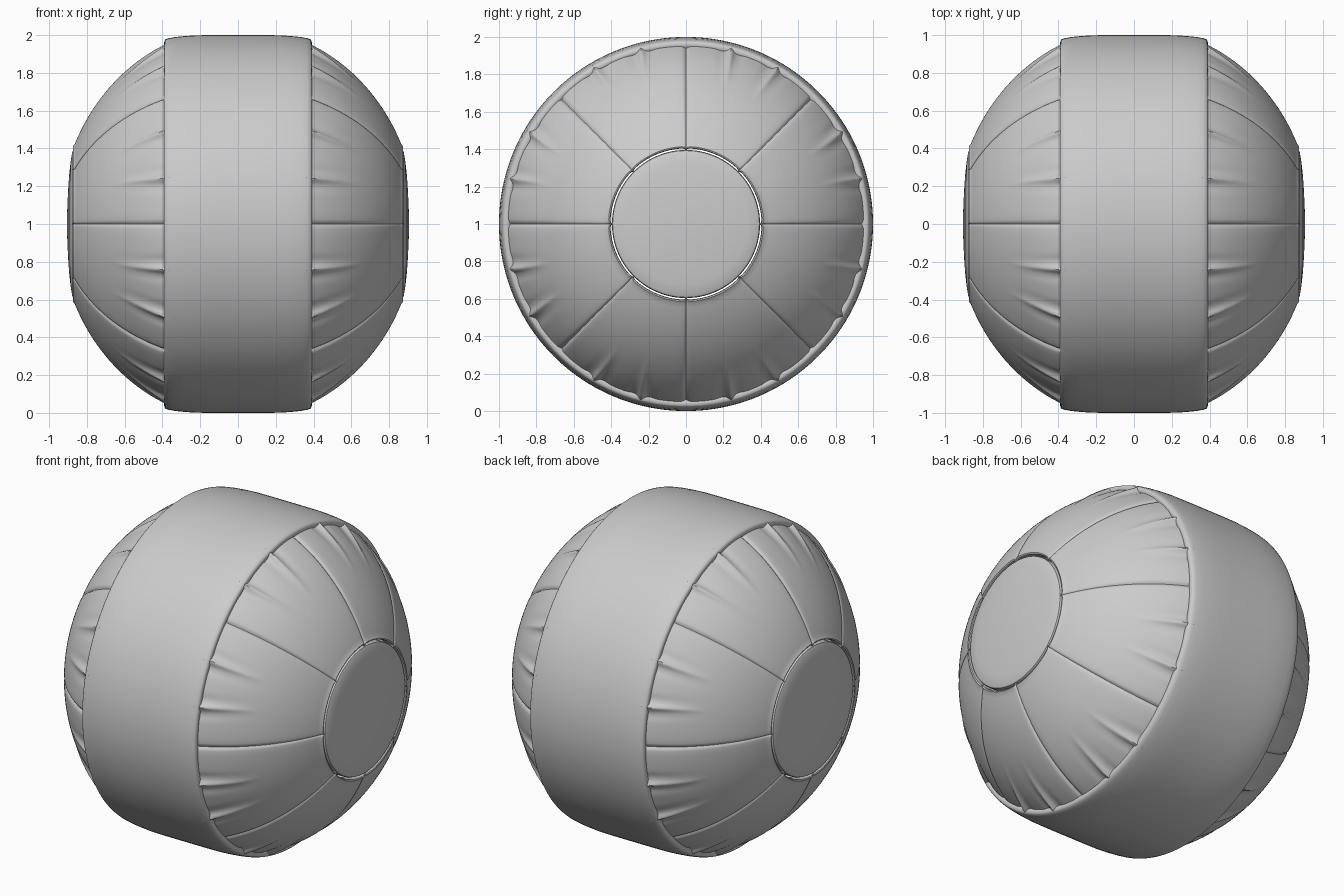
import bpy, bmesh
from math import sin, cos, pi, sqrt, exp, radians, degrees

if "Cube" in bpy.data.objects:
    bpy.data.objects.remove(bpy.data.objects["Cube"])

CENTRE_Z = 1.0


def revolve(name, profile, steps, shape=None, side=1):
    """Spin (x, radius) points round the x axis; shape(x, angle) adds relief."""
    bm = bmesh.new()
    rings = []
    for x, r in profile:
        if r == 0:
            rings.append([bm.verts.new((side * x, 0, CENTRE_Z))] * steps)
            continue
        ring = []
        for i in range(steps):
            a = 2 * pi * i / steps
            rr = r + (shape(x, a) if shape else 0)
            ring.append(bm.verts.new((side * x, rr * cos(a), CENTRE_Z + rr * sin(a))))
        rings.append(ring)
    for lo, hi in zip(rings, rings[1:]):
        for i in range(steps):
            j = (i + 1) % steps
            quad = list(dict.fromkeys((lo[i], lo[j], hi[j], hi[i])))
            bm.faces.new(quad)
    bmesh.ops.recalc_face_normals(bm, faces=bm.faces)
    mesh = bpy.data.meshes.new(name)
    bm.to_mesh(mesh)
    bm.free()
    obj = bpy.data.objects.new(name, mesh)
    bpy.context.collection.objects.link(obj)
    bpy.context.view_layer.objects.active = obj
    obj.select_set(True)
    bpy.ops.object.shade_smooth_by_angle(angle=radians(40))
    obj.select_set(False)
    # outward normals for the open shells
    if sum((p.center.x * p.normal.x + p.center.y * p.normal.y
            + (p.center.z - CENTRE_Z) * p.normal.z) * p.area for p in mesh.polygons) < 0:
        mesh.flip_normals()
    return obj


def relief(x, a):
    """Eight sewn seams plus two fading pleats in every panel."""
    deg = degrees(a) % 45
    seam = min(deg, 45 - deg)
    h = -0.012 * exp(-(seam / 0.55) ** 2)
    h += 0.004 * (1 - exp(-(seam / 2.0) ** 2)) - 0.004
    fade = max(0.0, min(1.0, (0.66 - x) / 0.27)) ** 1.3
    for centre, lean in ((14.5, 6), (30.5, -6)):
        d = deg - centre - lean * max(0, x - 0.39)
        h += fade * (0.022 * exp(-(d / 1.0) ** 2) - 0.006 * exp(-((abs(d) - 3) / 1.5) ** 2))
    return h


# wide central band
half = [(0.37, 0.93), (0.388, 0.945), (0.391, 0.958), (0.39, 0.97), (0.383, 0.978),
        (0.365, 0.984), (0.33, 0.990), (0.28, 0.995), (0.22, 0.999), (0.12, 1.0)]
revolve("central_band", half + [(-x, r) for x, r in reversed(half)], 160)

# elliptical padded dome profile, ending in a lip round the cap
dome = []
for i in range(27):
    r = 0.965 - (0.965 - 0.425) * i / 26
    dome.append((0.946 * sqrt(1 - (r / 1.043) ** 2), r))
dome += [(0.873, 0.414), (0.870, 0.407), (0.855, 0.404), (0.82, 0.404)]

# slightly domed end cap
cap = [(0.82, 0.396), (0.862, 0.396), (0.872, 0.392), (0.878, 0.380), (0.886, 0.33),
       (0.894, 0.26), (0.900, 0.17), (0.904, 0.08), (0.905, 0)]

for side, label in ((1, "right"), (-1, "left")):
    revolve(label + "_padded_dome", dome, 720, relief, side)
    revolve(label + "_end_cap", cap, 96, None, side)
